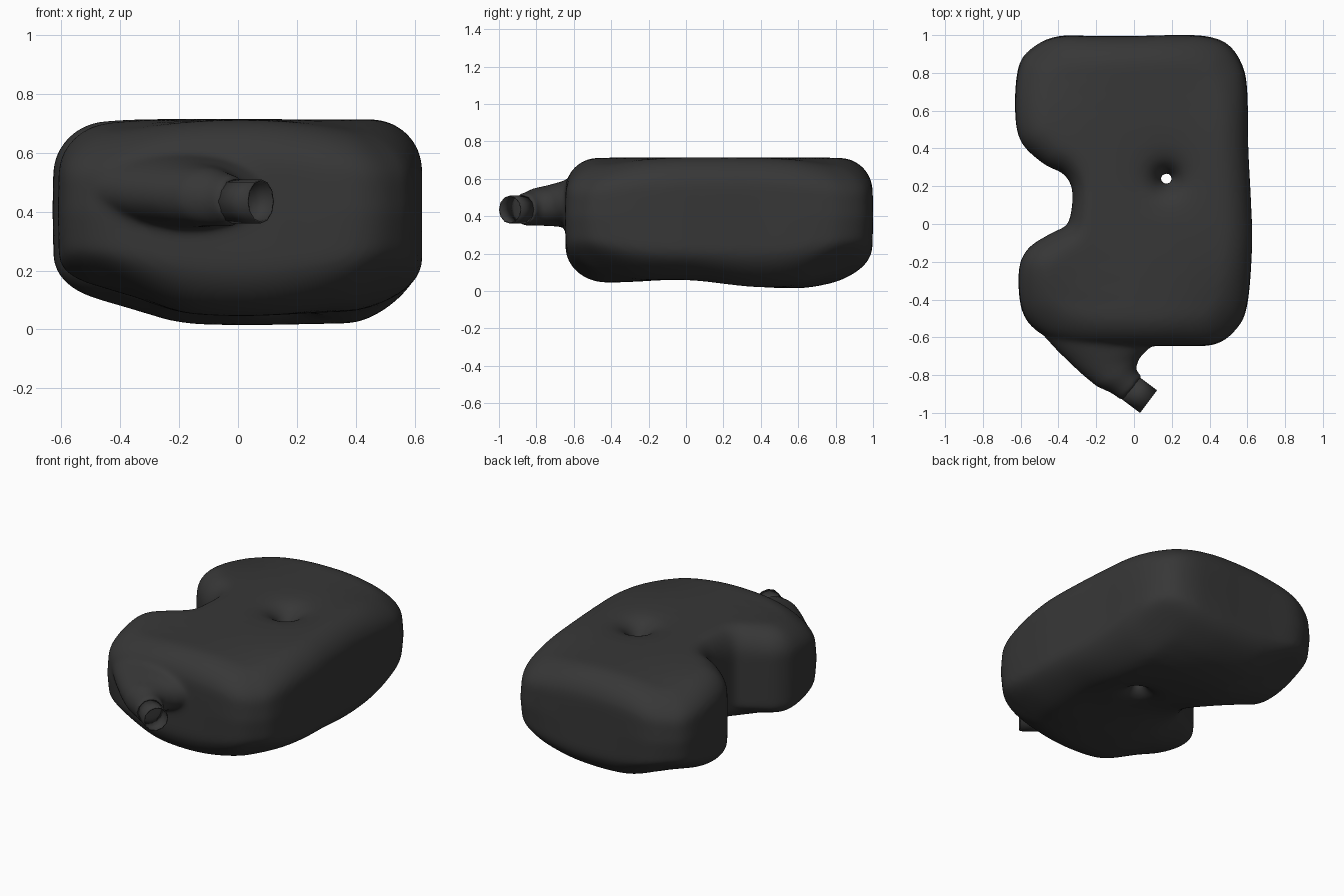
import bpy, bmesh, math
from mathutils import Vector

if "Cube" in bpy.data.objects:
    bpy.data.objects.remove(bpy.data.objects["Cube"])

dark = bpy.data.materials.new("dark_grey_plastic")
dark.diffuse_color = (0.038, 0.038, 0.038, 1)
dark.use_nodes = True
dark.node_tree.nodes["Principled BSDF"].inputs["Base Color"].default_value = dark.diffuse_color

TOP, BOTTOM = 0.715, 0.012
HOLE = Vector((0.172, 0.24))
HOLE_R = 0.032

# Plan outline of the tank, clockwise from the back right corner
outline = [(.2, 1.0), (.38, .995), (.50, .95), (.575, .84), (.60, .7), (.605, .4), (.62, .1),
           (.625, -.12), (.60, -.43), (.54, -.56), (.42, -.64), (.2, -.645), (0, -.645),
           (-.3, -.64), (-.48, -.59), (-.59, -.47), (-.61, -.25), (-.56, -.13), (-.44, -.05),
           (-.36, -.01), (-.335, .05), (-.325, .14), (-.335, .21), (-.38, .27), (-.48, .32),
           (-.60, .44), (-.63, .62), (-.61, .84), (-.53, .94), (-.40, .995), (-.2, .995), (0, .995)]


def smooth_loop(pts, steps=6):
    """Catmull-Rom closed curve through the points."""
    pts = [Vector(p) for p in pts]
    n, out = len(pts), []
    for i in range(n):
        a, b, c, d = (pts[(i + k) % n] for k in (-1, 0, 1, 2))
        for s in range(steps):
            t = s / steps
            out.append(0.5 * (2 * b + (c - a) * t + (2 * a - 5 * b + 4 * c - d) * t * t
                              + (3 * b - a - 3 * c + d) * t ** 3))
    return out


loop = smooth_loop(outline)
N = len(loop)
inward = []
for i in range(N):
    t = (loop[(i + 1) % N] - loop[i - 1]).normalized()
    inward.append(Vector((t.y, -t.x)))


def gauss(x, y, cx, cy, sx, sy):
    return math.exp(-((x - cx) / sx) ** 2 - ((y - cy) / sy) ** 2)


def ramp(v, a, b):
    t = min(1, max(0, (v - a) / (b - a)))
    return t * t * (3 - 2 * t)


def inset(d):
    """Shrink the outline; the notch keeps a tighter edge."""
    return [p + n * d * (1 - .4 * gauss(p.x, p.y, -.33, .12, .15, .2))
            for p, n in zip(loop, inward)]


def toward_hole(ring, t):
    """Blend a ring (t = 1) into the round hole (t = 0)."""
    return [p * t + (HOLE + (p - HOLE).normalized() * HOLE_R) * (1 - t) for p in ring]


def floor_lift(x, y):
    """Uneven underside: raised waist and left side, low back sump."""
    return (0.045 * math.exp(-((y + 0.02) / 0.28) ** 2) + 0.08 * gauss(x, y, -.35, .12, .3, .25)
            + 0.065 * ramp(-x, .15, .5) + 0.05 * ramp(y, .6, .95) + 0.03 * ramp(x, .35, .6)
            + 0.025 * ramp(-y, 0, .5))


def dimple(p, depth, width):
    return depth * math.exp(-max(0, (p - HOLE).length - HOLE_R) / width)


CORNERS = [(.6, .97), (-.62, .97), (.61, -.63), (-.6, -.63)]
MID = 0.40


def pillow(x, y, z):
    """Pull the upper and lower parts of the four corners in, like a blown skin."""
    c = min(1, sum(gauss(x, y, cx, cy, .32, .32) for cx, cy in CORNERS))
    q = (z - MID) / 0.35
    squeeze = (.24 if q > 0 else .30) * c
    shrink = 1 - .06 * c * q * q
    return x * shrink, .17 + (y - .17) * shrink, MID + (z - MID) * (1 - squeeze)


def bridge(bm, rings, closed):
    n = len(rings[0])
    for a, b in zip(rings, rings[1:] + rings[:1] if closed else rings[1:]):
        for i in range(n):
            j = (i + 1) % n
            bm.faces.new((a[i], a[j], b[j], b[i]))


# Tank body: one closed sweep from the hole over the top, sides and underside
bm = bmesh.new()
rings = []


def add_ring(pts, z_func):
    rings.append([bm.verts.new(pillow(p.x, p.y, z_func(p))) for p in pts])


blend = [0, .02, .05, .1, .16, .25, .4, .55, .7, .85]
RT, RB = 0.17, 0.22
top_edge, bottom_edge = inset(RT), inset(RB)
for t in blend:
    add_ring(toward_hole(top_edge, t), lambda p: TOP - dimple(p, .13, .05))
for k in range(9):
    a = k / 8 * math.pi / 2
    z = TOP - RT * (1 - math.cos(a))
    add_ring(inset(RT * (1 - math.sin(a))), lambda p: z - dimple(p, .13, .05))
add_ring(loop, lambda p: MID)
for k in range(11):
    a = k / 10 * math.pi / 2
    z = BOTTOM + RB * (1 - math.sin(a))
    w = math.sin(a)
    add_ring(inset(RB * (1 - math.cos(a))), lambda p: z + w * floor_lift(p.x, p.y))
for t in reversed(blend):
    add_ring(toward_hole(bottom_edge, t),
             lambda p: BOTTOM + floor_lift(p.x, p.y) + dimple(p, .08, .04))
bridge(bm, rings, True)

# Filler funnel: flattened sections from left point, right point, height, half height
sections = [((-.55, -.46), (.20, -.46), .48, .16), ((-.50, -.57), (.16, -.57), .475, .14),
            ((-.41, -.67), (.09, -.65), .465, .122), ((-.29, -.785), (.03, -.71), .455, .108),
            ((-.20, -.86), (.01, -.765), .45, .10), ((-.12, -.895), (.025, -.795), .44, .092),
            ((-.06, -.94), (.045, -.80), .437, .086)]
funnel = []
for left, right, z, h in sections:
    l, r = Vector(left), Vector(right)
    ring = []
    for i in range(32):
        a = i / 32 * math.tau
        p = (l + r) / 2 + (r - l) / 2 * math.cos(a)
        ring.append(bm.verts.new((p.x, p.y, z + h * math.sin(a))))
    funnel.append(ring)
bridge(bm, funnel, False)
bm.faces.new(funnel[0])
bm.faces.new(funnel[-1])
bmesh.ops.recalc_face_normals(bm, faces=bm.faces)


def make_object(name, bm):
    me = bpy.data.meshes.new(name)
    bm.to_mesh(me)
    bm.free()
    me.materials.append(dark)
    ob = bpy.data.objects.new(name, me)
    bpy.context.collection.objects.link(ob)
    for f in me.polygons:
        f.use_smooth = True
    return ob


tank = make_object("tank_body", bm)
# Fuse body and funnel into one moulded skin
rm = tank.modifiers.new("fuse", 'REMESH')
rm.mode = 'VOXEL'
rm.voxel_size = 0.013
rm.use_smooth_shade = True
sm = tank.modifiers.new("soften", 'SMOOTH')
sm.factor = 0.5
sm.iterations = 16

# Open filler neck
bm = bmesh.new()
axis = Vector((.8, -.6, 0))
side = Vector((.6, .8, 0))
end = Vector((.077, -.94, .435))
neck = []
for dist in (.13, 0):
    ring = []
    for i in range(12):
        a = i / 12 * math.tau
        c, s = math.cos(a), math.sin(a)
        ring.append(bm.verts.new(end - axis * dist + side * .075 * c + Vector((0, 0, .075 * s))))
    neck.append(ring)
bridge(bm, neck, False)
bmesh.ops.recalc_face_normals(bm, faces=bm.faces)
tube = make_object("filler_neck", bm)
so = tube.modifiers.new("wall", 'SOLIDIFY')
so.thickness = 0.006
